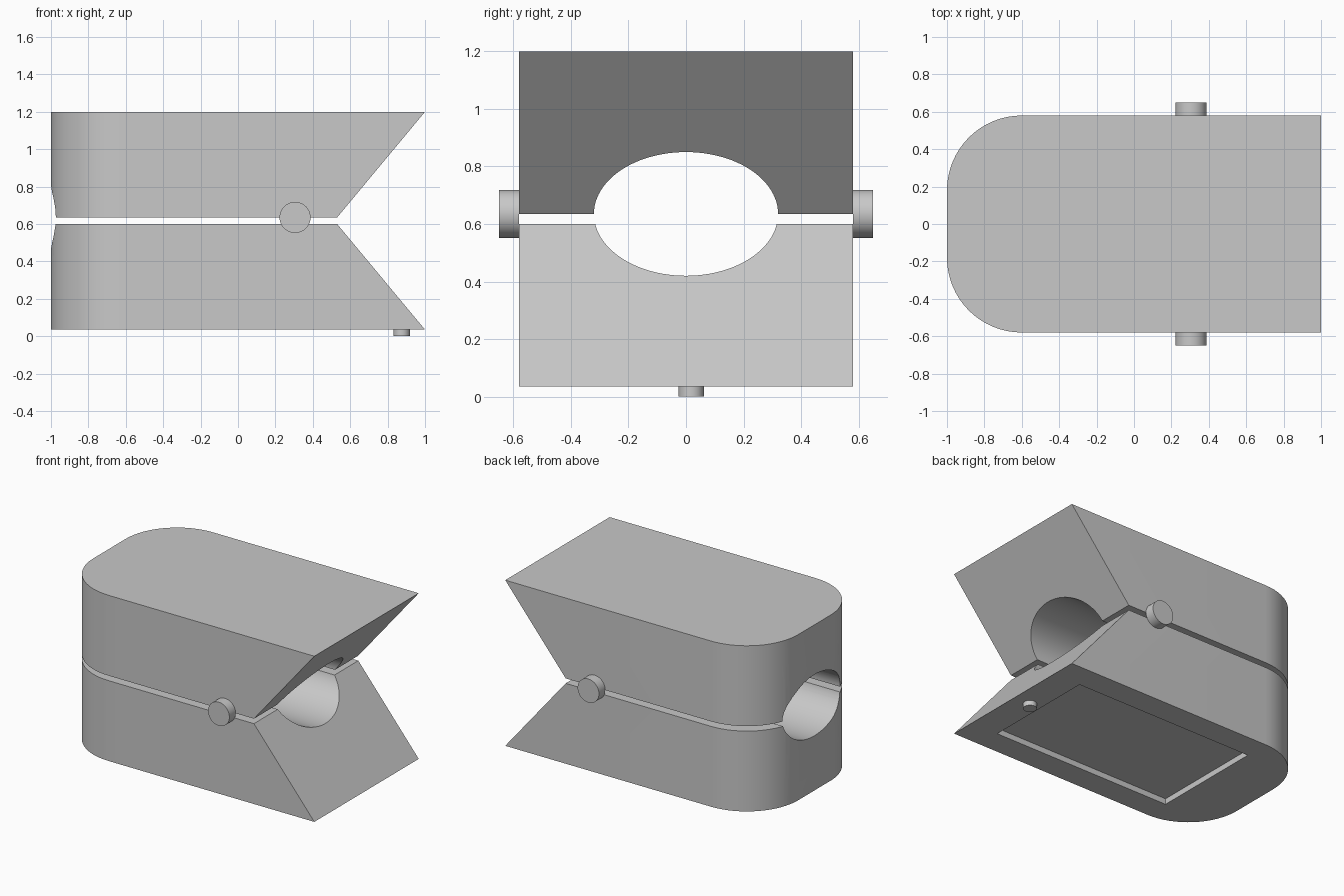
import bpy, bmesh
from math import sin, cos, pi, radians
from mathutils import Matrix, Vector

cube = bpy.data.objects.get("Cube")
if cube:
    bpy.data.objects.remove(cube, do_unlink=True)

grey = bpy.data.materials.new("light grey")
grey.use_nodes = True
grey.diffuse_color = (0.58, 0.58, 0.58, 1)
grey.node_tree.nodes["Principled BSDF"].inputs["Base Color"].default_value = (0.58, 0.58, 0.58, 1)

HALF_WIDTH = 0.58
CORNER = 0.4
MID = 0.635          # height of the bore axis and pivot
THROAT = 0.53        # x where the jaw faces meet the gap


def finish(name, bm):
    bmesh.ops.recalc_face_normals(bm, faces=bm.faces[:])
    mesh = bpy.data.meshes.new(name)
    bm.to_mesh(mesh)
    bm.free()
    mesh.materials.append(grey)
    obj = bpy.data.objects.new(name, mesh)
    bpy.context.collection.objects.link(obj)
    return obj


def activate(obj):
    bpy.ops.object.select_all(action='DESELECT')
    obj.select_set(True)
    bpy.context.view_layer.objects.active = obj


def smooth(obj):
    activate(obj)
    bpy.ops.object.shade_smooth_by_angle(angle=radians(30))


def cylinder(name, radius, depth, centre, axis, sides=48, squash=1.0):
    bm = bmesh.new()
    bmesh.ops.create_cone(bm, cap_ends=True, segments=sides,
                          radius1=radius, radius2=radius, depth=depth)
    bmesh.ops.rotate(bm, verts=bm.verts[:], matrix=Vector(axis).to_track_quat('Z', 'Y').to_matrix())
    bmesh.ops.scale(bm, verts=bm.verts[:], vec=(1, 1, squash))
    bmesh.ops.translate(bm, verts=bm.verts[:], vec=centre)
    return finish(name, bm)


def box(name, size, centre):
    bm = bmesh.new()
    bmesh.ops.create_cube(bm, size=1, matrix=Matrix.Translation(centre) @ Matrix.Diagonal((*size, 1)))
    return finish(name, bm)


def cut(obj, cutter):
    cutter.hide_render = True
    mod = obj.modifiers.new("cut", 'BOOLEAN')
    mod.operation = 'DIFFERENCE'
    mod.solver = 'EXACT'
    mod.object = cutter
    activate(obj)
    bpy.ops.object.modifier_apply(modifier=mod.name)
    bpy.data.objects.remove(cutter, do_unlink=True)


def jaw(name, z_outer, z_inner):
    """Block rounded at the rear, its mouth end sloping in towards the gap."""
    steps = 16
    arc = [pi / 2 * i / steps for i in range(steps + 1)]
    half = [(-1 + CORNER - CORNER * sin(a), HALF_WIDTH - CORNER + CORNER * cos(a)) for a in arc]
    plan = [(1, HALF_WIDTH)] + half + [(x, -y) for x, y in reversed(half)] + [(1, -HALF_WIDTH)]
    bm = bmesh.new()
    outer = [bm.verts.new((x, y, z_outer)) for x, y in plan]
    inner = [bm.verts.new((THROAT if x == 1 else x, y, z_inner)) for x, y in plan]
    bm.faces.new(outer)
    bm.faces.new(inner)
    for i in range(len(plan)):
        j = (i + 1) % len(plan)
        bm.faces.new((outer[i], outer[j], inner[j], inner[i]))
    obj = finish(name, bm)
    # Oval bore along the whole length
    cut(obj, cylinder("bore_cutter", 0.32, 3, (0, 0, MID), (1, 0, 0), 96, 0.215 / 0.32))
    return obj


# Two jaws with a narrow gap between them
upper_jaw = jaw("upper_jaw", 1.2, MID)
lower_jaw = jaw("lower_jaw", 0.035, 0.6)

# Shallow rectangular recess in the underside
cut(lower_jaw, box("recess_cutter", (1.39, 0.81, 0.08), (0.095, 0, 0.035)))

smooth(upper_jaw)
smooth(lower_jaw)

# Pivot stubs on both sides
for side, label in ((-1, "front"), (1, "back")):
    smooth(cylinder(label + "_pivot", 0.083, 0.07, (0.305, side * (HALF_WIDTH + 0.035), MID), (0, 1, 0)))

# Small peg under the mouth end
smooth(cylinder("bottom_peg", 0.044, 0.036, (0.875, 0.018, 0.018), (0, 0, 1), 32))
